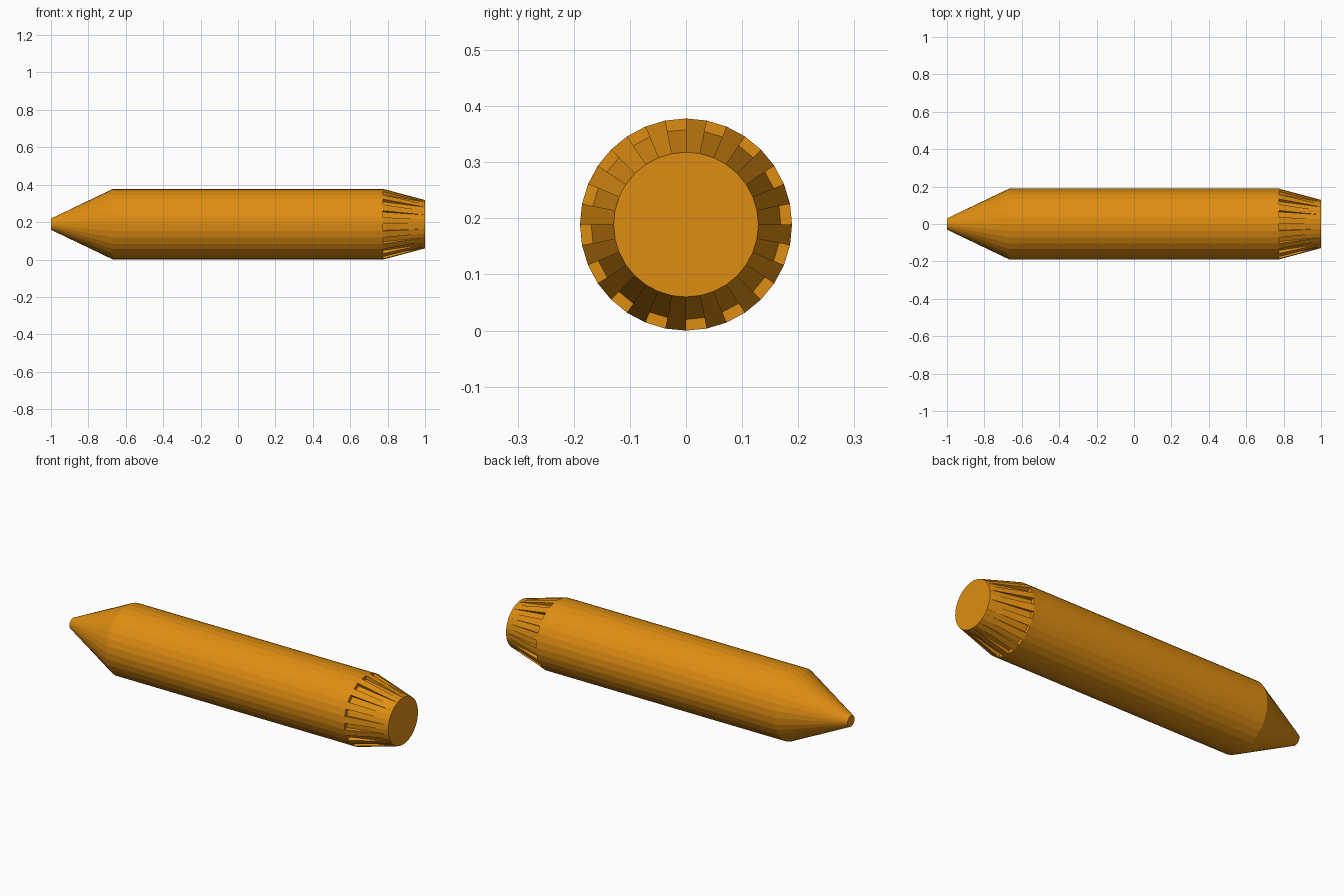
import bpy, bmesh
from math import sin, cos, pi

cube = bpy.data.objects.get("Cube")
if cube:
    bpy.data.objects.remove(cube, do_unlink=True)

SIDES = 32
RADIUS = 0.189

orange = bpy.data.materials.new("orange")
orange.use_nodes = True
colour = (0.74, 0.27, 0.006, 1)
orange.diffuse_color = colour
orange.node_tree.nodes["Principled BSDF"].inputs["Base Color"].default_value = colour

bm = bmesh.new()


def ring(x, r):
    """Circle of vertices around the long axis, starting at the top towards +y."""
    return [bm.verts.new((x, r * sin(2 * pi * k / SIDES), RADIUS + r * cos(2 * pi * k / SIDES)))
            for k in range(SIDES)]


tip = ring(-1, 0.03)
shoulder = ring(-0.668, RADIUS)
collar = ring(0.776, RADIUS)
groove = ring(0.776, 0.169)
end = ring(1, 0.129)

# Flat caps
bm.faces.new(tip)
bm.faces.new(end)

for k in range(SIDES):
    n = (k + 1) % SIDES
    # Pointed nose and straight barrel
    for a, b in ((tip, shoulder), (shoulder, collar)):
        bm.faces.new((a[k], a[n], b[n], b[k]))
    # Tapered tail: ridges alternate with sunken grooves that run out at the end
    if k % 2 == 0:
        bm.faces.new((collar[k], collar[n], end[n], end[k]))
    else:
        bm.faces.new((collar[k], collar[n], groove[n], groove[k]))
        bm.faces.new((groove[k], groove[n], end[n], end[k]))
    # Groove side wall
    bm.faces.new((collar[k], groove[k], end[k]))

bmesh.ops.recalc_face_normals(bm, faces=bm.faces)
mesh = bpy.data.meshes.new("grooved_pin")
bm.to_mesh(mesh)
bm.free()
mesh.materials.append(orange)
pin = bpy.data.objects.new("grooved_pin", mesh)
bpy.context.collection.objects.link(pin)
